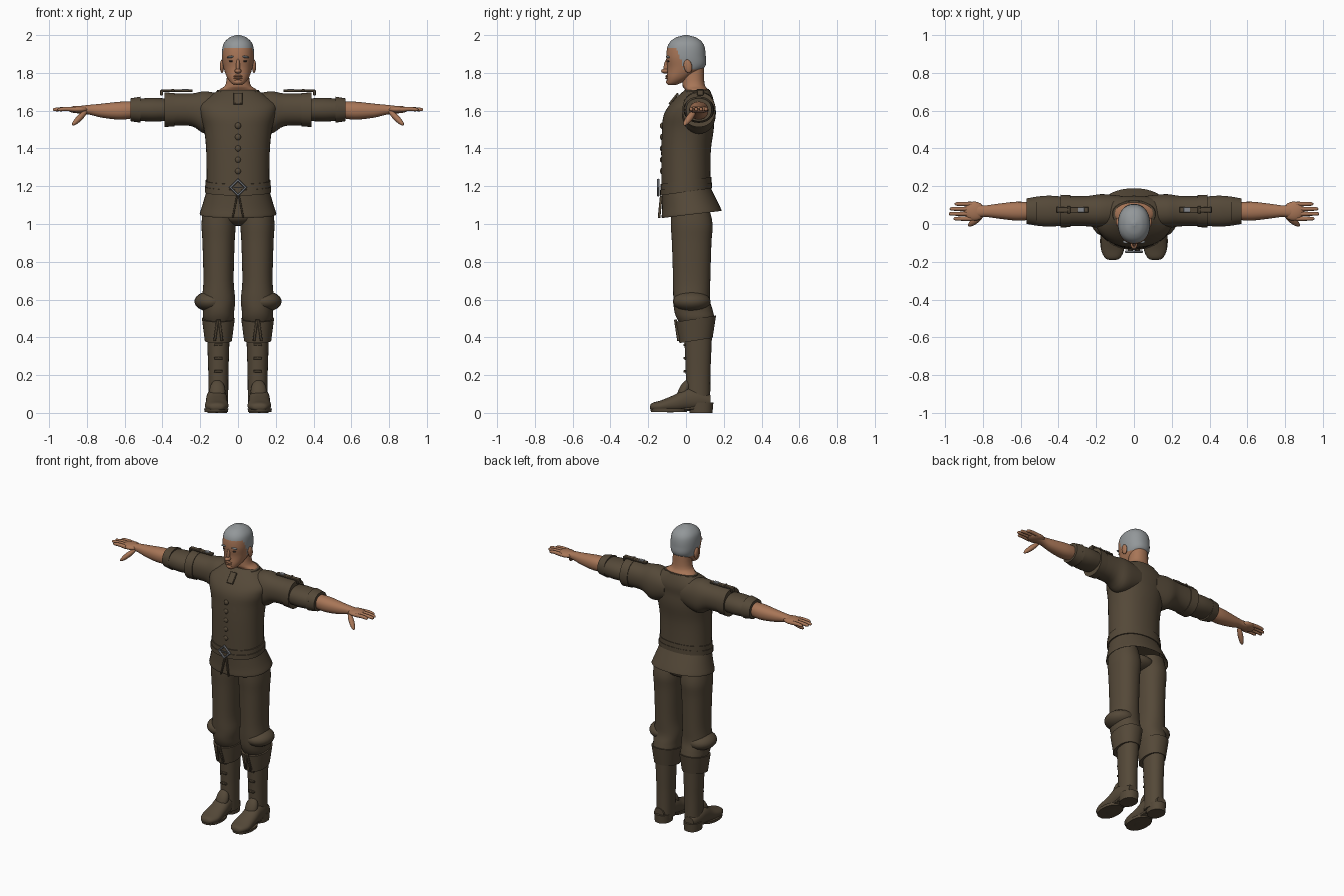
import bpy, bmesh, math
from mathutils import Matrix, Vector

cube = bpy.data.objects.get("Cube")
if cube:
    bpy.data.objects.remove(cube, do_unlink=True)


def material(name, *color):
    mat = bpy.data.materials.new(name)
    mat.use_nodes = True
    mat.diffuse_color = (*color, 1)
    mat.node_tree.nodes["Principled BSDF"].inputs["Base Color"].default_value = (*color, 1)
    return mat


cloth = material("brown cloth", .09, .066, .04)
skin = material("tan skin", .39, .18, .095)
grey = material("grey hair", .29, .31, .32)
metal = material("dull metal", .24, .25, .27)
dark = material("dark eye", .04, .03, .025)


def finish(name, bm, mat, mirror, bevel=0):
    bmesh.ops.recalc_face_normals(bm, faces=bm.faces)
    mesh = bpy.data.meshes.new(name)
    bm.to_mesh(mesh)
    bm.free()
    mesh.materials.append(mat)
    mesh.shade_smooth()
    mesh.set_sharp_from_angle(angle=math.radians(50))
    obj = bpy.data.objects.new(name, mesh)
    bpy.context.collection.objects.link(obj)
    if bevel:
        obj.modifiers.new("soft edges", "BEVEL").width = bevel
    if mirror:
        obj.modifiers.new("both sides", "MIRROR")
    return obj


def smooth_stations(points, steps):
    """Catmull-Rom interpolation through the cross-section stations."""
    padded = [points[0], *points, points[-1]]
    result = []
    for a, b, c, d in zip(padded, padded[1:], padded[2:], padded[3:]):
        for k in range(steps):
            t = k / steps
            bend = (2 * a - 5 * b + 4 * c - d) * t + (3 * b - a - 3 * c + d) * t * t
            result.append(b + (c - a + bend) * t / 2)
    return result + [points[-1]]


def loft(name, axis, at, stations, mat, flat=1, mirror=False, sides=40, steps=4, power=2.2, tilt=0):
    """Station: place along axis, radius, optional shift of the second centre, optional radius ratio."""
    bm = bmesh.new()
    defaults = (0, 0, 0, flat)
    points = [Vector((*s, *defaults[len(s):])) for s in stations]
    rings = []
    for t, radius, shift, ratio in smooth_stations(points, steps):
        ring = []
        for k in range(sides):
            angle = math.tau * k / sides
            u, v = math.cos(angle), math.sin(angle)
            p = at[0] + radius * math.copysign(abs(u) ** (2 / power), u)
            q = at[1] + shift + radius * ratio * math.copysign(abs(v) ** (2 / power), v)
            spot = {"X": (t, p, q), "Y": (p, t, q), "Z": (p, q, t + tilt * q)}[axis]
            ring.append(bm.verts.new(spot))
        rings.append(ring)
    for lower, upper in zip(rings, rings[1:]):
        for k in range(sides):
            bm.faces.new((lower[k - 1], lower[k], upper[k], upper[k - 1]))
    bm.faces.new(rings[0])
    bm.faces.new(rings[-1])
    return finish(name, bm, mat, mirror)


def band(name, axis, at, start, end, first, last, flat, mirror=False, tilt=0):
    """Cloth band with flat rims turned inward at both edges."""
    rows = [(start, first * .85), (start, first), (end, last), (end, last * .85)]
    return loft(name, axis, at, rows, cloth, flat, mirror, steps=1, tilt=tilt)


def place(loc, size, up):
    turn = Vector((0, 0, 1)).rotation_difference(Vector(up)).to_matrix().to_4x4()
    return Matrix.Translation(loc) @ turn @ Matrix.Diagonal((*size, 1))


def ball(name, loc, size, mat, mirror=False, up=(0, 0, 1)):
    bm = bmesh.new()
    bmesh.ops.create_uvsphere(bm, u_segments=20, v_segments=12, radius=1, matrix=place(loc, size, up))
    return finish(name, bm, mat, mirror)


def box(name, loc, size, mat, mirror=False, up=(0, 0, 1)):
    bm = bmesh.new()
    bmesh.ops.create_cube(bm, size=1, matrix=place(loc, size, up))
    return finish(name, bm, mat, mirror, bevel=min(size) / 5)


middle = (0, 0)

# Head, with hair picked out by a hairline rule that drops behind the temples
head = loft("head", "Z", middle, [
    (1.735, .02, -.075), (1.75, .04, -.06), (1.78, .06, -.035, 1.1), (1.83, .077, 0, 1.28),
    (1.89, .085, 0, 1.23), (1.95, .078, 0, 1.2), (1.985, .048, 0, 1.2), (2, .01)],
    skin, sides=64, steps=9)
head.data.materials.append(grey)
for face in head.data.polygons:
    x, y, z = face.center
    behind = min(max(y + .05, 0) / .04, 1)
    face.material_index = int(z > 1.93 - .11 * behind)

# Face features
ball("nose_tip", (0, -.11, 1.81), (.018, .022, .013), skin)
ball("nose_bridge", (0, -.099, 1.84), (.01, .018, .045), skin, up=(0, .25, 1))
ball("ears", (.085, .01, 1.835), (.011, .022, .036), skin, True, up=(0, -.2, 1))
ball("brows", (.036, -.094, 1.885), (.023, .01, .006), grey, True, up=(.15, 0, 1))
ball("eyes", (.034, -.092, 1.862), (.014, .007, .005), dark, True)
for lip, height in (("upper", 1.783), ("lower", 1.772)):
    ball(lip + "_lip", (0, -.1, height), (.023, .01, .006), skin)
ball("chin", (0, -.086, 1.752), (.026, .02, .016), skin)
loft("neck", "Z", (0, .04), [(1.68, .12, .015, .55), (1.71, .1, .015, .6), (1.74, .065, 0, .9), (1.83, .056)], skin)

# Tunic body, collar and front closure
loft("tunic", "Z", middle, [
    (1.18, .166), (1.38, .168), (1.5, .18, .01, .76), (1.58, .2, .015, .66),
    (1.64, .2, .035, .57), (1.71, .1, .06, .65)], cloth, flat=.78)
band("collar", "Z", (0, .052), 1.67, 1.7, .125, .112, .62, tilt=.12)
box("collar_flap", (0, -.065, 1.663), (.045, .012, .075), cloth, up=(0, .8, 1))
for step in range(5):
    ball("front_fastener", (0, -.126, 1.28 + step * .06), (.016, .012, .017), cloth)

# Skirt of the tunic, turned in under the hem
loft("tunic_skirt", "Z", middle, [
    (1.13, .16, .01), (1.06, .19, .03), (1.05, .203, .03), (1.1, .188, .02), (1.18, .165)],
    cloth, flat=.78, tilt=.12)
box("skirt_front_edges", (.017, -.137, 1.09), (.009, .014, .12), cloth, True, up=(-.2, .1, 1))

# Belt and diamond buckle
for start, girth in ((1.17, .176), (1.2, .172)):
    band("belt_band", "Z", middle, start, start + .03, girth, girth, .78, tilt=.14)
bpy.ops.mesh.primitive_torus_add(major_segments=4, minor_segments=6, major_radius=.04, minor_radius=.008,
                                 location=(0, -.147, 1.193), rotation=(math.pi / 2, 0, 0))
buckle = bpy.context.object
buckle.name = "belt_buckle"
buckle.data.materials.append(metal)
box("buckle_tongue", (0, -.148, 1.193), (.05, .006, .006), metal)

# Sleeves with a wide cuff above a rolled lower end
arm = (.068, 1.605)
loft("upper_sleeves", "X", arm, [
    (.06, .08, -.01), (.17, .09, -.015, 1.25), (.25, .08), (.38, .08)], cloth, flat=1.07, mirror=True)
band("sleeve_cuffs", "X", arm, .335, .39, .084, .087, 1.05, mirror=True)
loft("lower_sleeves", "X", arm, [(.36, .075), (.45, .082), (.53, .075)], cloth, flat=.77, mirror=True)
band("sleeve_rolls", "X", arm, .515, .57, .077, .067, .9, mirror=True)

# Shoulder straps with small buckles
box("shoulder_straps", (.325, .075, 1.705), (.17, .03, .012), cloth, True)
box("strap_ends", (.405, .075, 1.695), (.014, .034, .028), cloth, True)
box("strap_loops", (.345, .075, 1.707), (.016, .04, .014), cloth, True)
box("strap_buckles", (.28, .075, 1.71), (.035, .026, .01), metal, True)

# Forearms, palms, fingers and thumbs
loft("forearms", "X", arm, [
    (.54, .045), (.62, .05, -.005), (.72, .039, -.005), (.79, .03, 0, .85), (.85, .035, 0, .5)],
    skin, flat=.95, mirror=True)
ball("palms", (.845, .068, 1.606), (.056, .051, .02), skin, True)
for index, finger in enumerate(("index", "middle", "ring", "little")):
    tip = .99 - .025 * abs(index - 1.4)
    loft(finger + "_fingers", "X", (.028 + .026 * index, 1.606),
         [(.86, .012), (.91, .011, .003), (tip - .01, .009), (tip, .002)], skin, mirror=True, sides=12)
ball("thumbs", (.838, .019, 1.562), (.016, .018, .062), skin, True, up=(-.6, .45, .6))

# Trousers gathered below the knee
loft("trousers", "Z", (.103, .03), [
    (.46, .06, .02), (.5, .08, .02), (.54, .083, .01), (.6, .088, 0, 1.1), (.7, .08),
    (.9, .085), (1, .09), (1.1, .08, -.01)], cloth, flat=1.23, mirror=True)
ball("knee_gathers", (.14, .03, .59), (.091, .1, .055), cloth, True)
ball("trouser_seat", (0, .025, 1.04), (.12, .1, .05), cloth)

# Boots: folded cuff, shaft, foot, heel and sole
band("boot_cuffs", "Z", (.104, .053), .375, .49, .072, .087, 1.22, mirror=True, tilt=.16)
loft("boot_shafts", "Z", (.104, .064), [
    (.03, .052), (.2, .053), (.3, .056), (.42, .06)], cloth, flat=1.23, mirror=True)
loft("boot_feet", "Y", (.113, 0), [
    (.13, .035, .06), (.06, .051, .07, 1.1), (0, .055, .07, 1.1), (-.06, .058, .05, .8),
    (-.13, .062, .036, .5), (-.18, .04, .032, .5), (-.191, .01, .03, .5)], cloth, mirror=True)
band("boot_heels", "Z", (.11, .08), 0, .055, .051, .055, 1.18, mirror=True)
band("boot_soles", "Z", (.115, -.09), .005, .022, .062, .064, 1.54, mirror=True)
box("boot_arches", (.111, .005, .024), (.086, .1, .018), cloth, True, up=(0, -.1, 1))

# Boot laces, tongue straps and instep guards
for step in range(3):
    box("boot_lace_bars", (.104, -.006, .22 + step * .07), (.046, .014, .014), cloth, True)
for side in (-1, 1):
    box("cuff_tongues", (.104 + side * .012, -.047, .437), (.014, .016, .115), cloth, True,
        up=(side * -.14, -.15, 1))
ball("instep_guards", (.109, -.012, .115), (.042, .028, .065), cloth, True, up=(0, .45, 1))
